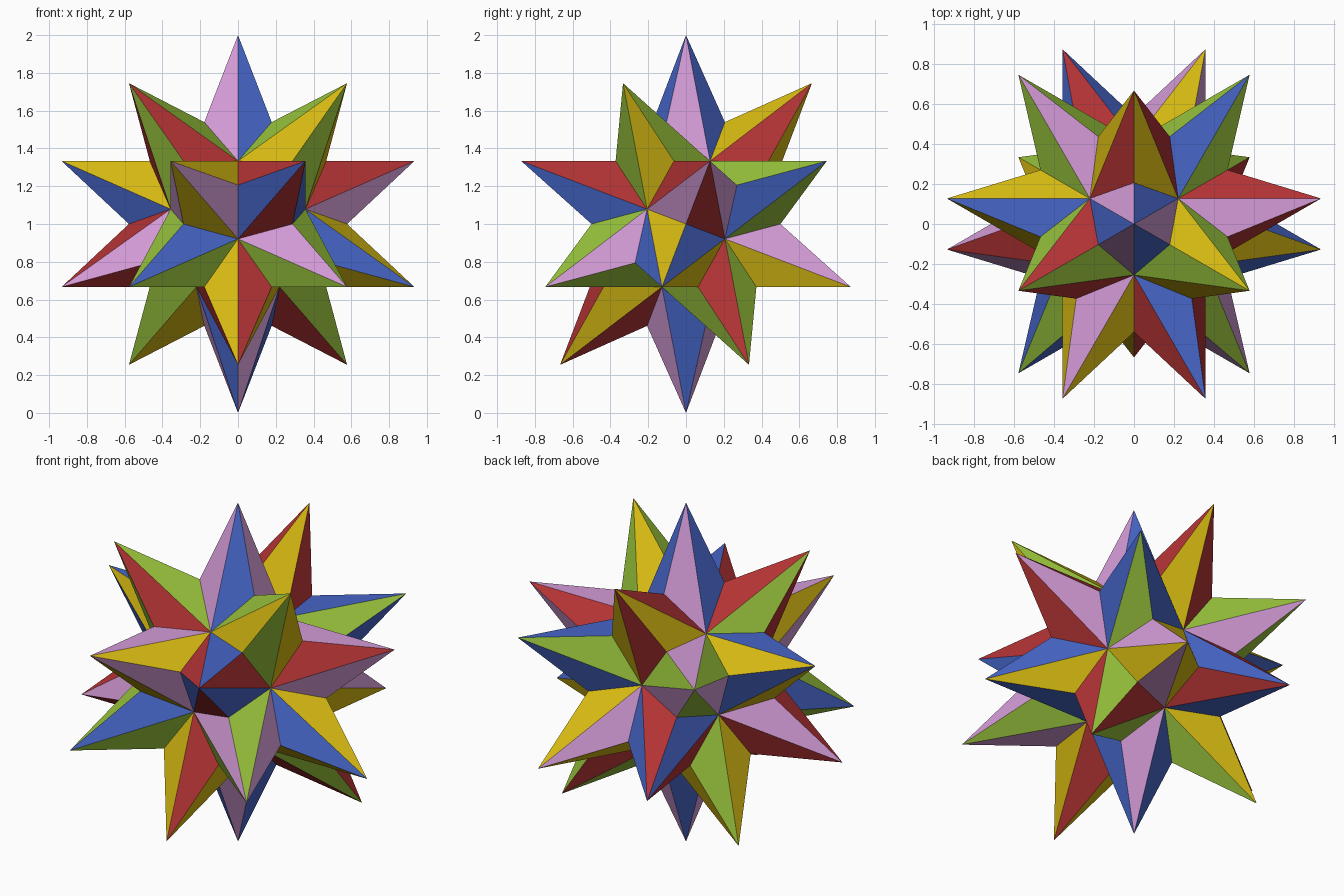
import bpy, bmesh
from math import sqrt
from itertools import combinations, product
from mathutils import Matrix, Vector

cube = bpy.data.objects.get("Cube")
if cube:
    bpy.data.objects.remove(cube, do_unlink=True)


def material(name, rgb):
    mat = bpy.data.materials.new(name)
    mat.use_nodes = True
    colour = (*rgb, 1)
    mat.diffuse_color = colour
    mat.node_tree.nodes["Principled BSDF"].inputs["Base Color"].default_value = colour
    return mat


# Twenty spike tips at the corners of a dodecahedron, one of them straight up
phi = (1 + sqrt(5)) / 2
corners = [Vector(s) for s in product((-1, 1), repeat=3)]
for a, b in product((-1 / phi, 1 / phi), (-phi, phi)):
    corners += [Vector((0, a, b)), Vector((a, b, 0)), Vector((b, 0, a))]
up = Vector((1, 1, 1)).normalized()
back = Vector((0, 1 / phi, phi))
back = (back - up * back.dot(up)).normalized()
turn = Matrix((back.cross(up), back, up))
tips = [(turn @ c).normalized() for c in corners]


def tip_near(x, y, z):
    return max(tips, key=lambda t: t.dot(Vector((x, y, z))))


def cube_axes(a, b):
    """Axes of the cube that has a and b as the ends of one edge."""
    u, w = (a + b).normalized(), a.cross(b).normalized()
    return [(a - b).normalized(), (u + w).normalized(), (u - w).normalized()]


def in_cube(axes, v):
    return all(abs(abs(axis.dot(v)) - 1 / sqrt(3)) < 0.01 for axis in axes)


# Five interlocking cubes of directions, each with its own colour
top = tip_near(0, 0, 1)
right, left = tip_near(0.58, -0.33, 0.75), tip_near(-0.58, -0.33, 0.75)
rear = tip_near(0, 0.67, 0.75)
schemes = [
    ("blue", (0.063, 0.132, 0.58), top, tip_near(0.36, -0.87, 0.33)),
    ("lavender", (0.66, 0.33, 0.68), top, tip_near(-0.36, -0.87, 0.33)),
    ("red", (0.46, 0.034, 0.036), left, rear),
    ("yellow", (0.68, 0.49, 0.006), right, rear),
    ("green", (0.31, 0.54, 0.045), left, right),
]
cubes = [cube_axes(a, b) for _, _, a, b in schemes]

# Each spike has six facets running down to three ridges and three hollows
bm = bmesh.new()
lift = Vector((0, 0, 1))
for tip in tips:
    near = sorted(tips, key=lambda t: -t.dot(tip))[1:4]
    for n1, n2 in combinations(near, 2):
        normal = (n1 - tip).cross(n2 - tip)
        hollow = normal / (3 * normal.dot(tip))
        for n in (n1, n2):
            ridge = (tip + n).normalized() / sqrt(3)
            points = [tip, ridge, hollow]
            out = (ridge - tip).cross(hollow - tip).normalized()
            if out.dot(tip) < 0:
                points.reverse()
                out.negate()
            face = bm.faces.new([bm.verts.new(p + lift) for p in points])
            face.material_index = next(
                i for i, axes in enumerate(cubes)
                if in_cube(axes, tip) and in_cube(axes, out))
bmesh.ops.remove_doubles(bm, verts=bm.verts[:], dist=0.001)

mesh = bpy.data.meshes.new("spiked_star")
bm.to_mesh(mesh)
bm.free()
for name, rgb, _, _ in schemes:
    mesh.materials.append(material(name, rgb))
star = bpy.data.objects.new("spiked_star", mesh)
bpy.context.collection.objects.link(star)
